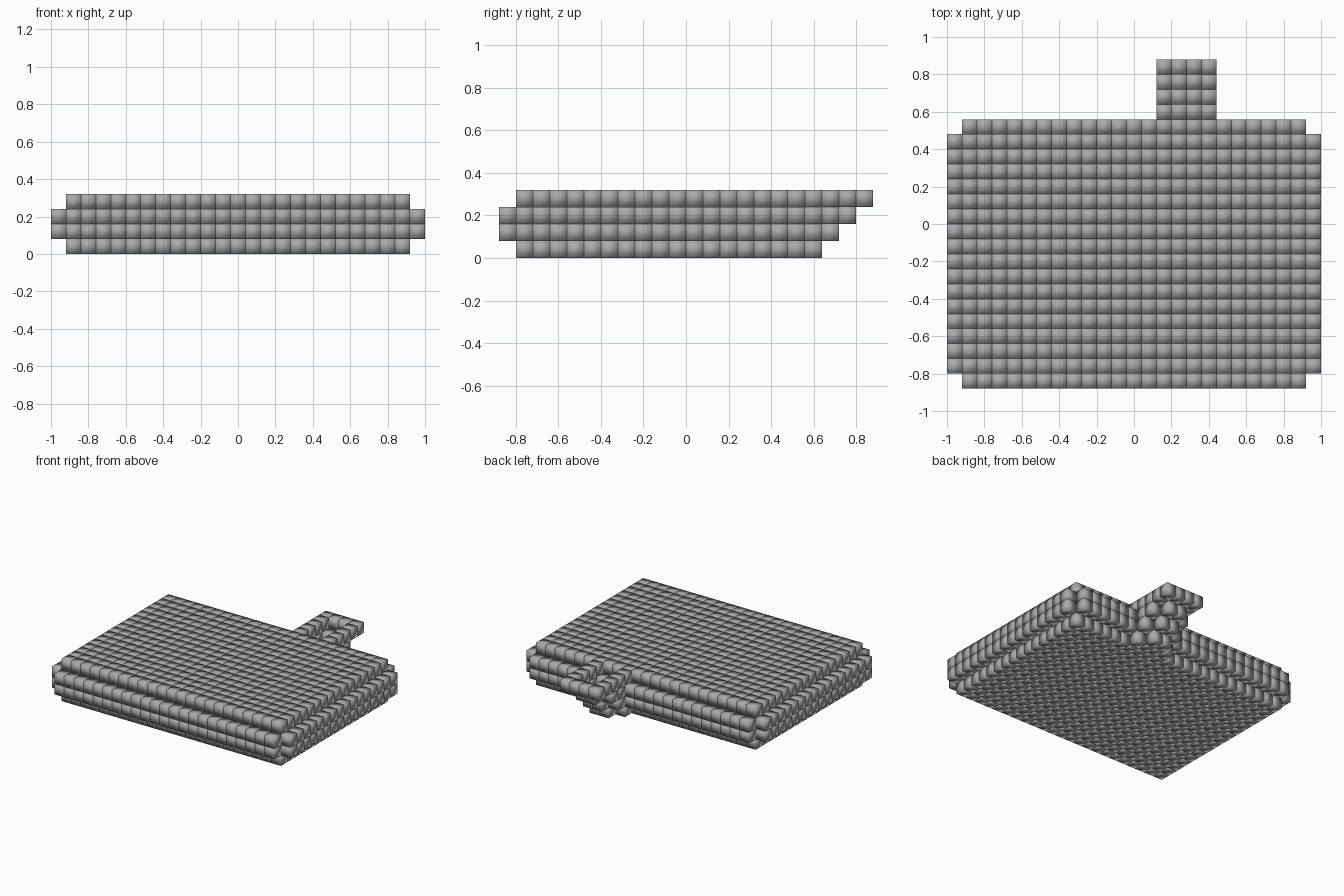
import bpy
import bmesh
from mathutils import Matrix

CELL = 0.08
COLUMNS, ROWS = 25, 22

cube = bpy.data.objects.get("Cube")
if cube:
    bpy.data.objects.remove(cube, do_unlink=True)

grey = bpy.data.materials.new("stone grey")
grey.use_nodes = True
colour = (0.4, 0.4, 0.4, 1)
grey.diffuse_color = colour
grey.node_tree.nodes["Principled BSDF"].inputs["Base Color"].default_value = colour


def block(x0, x1, y0, y1, z):
    """Grid cells of one layer, end values excluded."""
    return {(x, y, z) for x in range(x0, x1) for y in range(y0, y1)}


def build(name, cells):
    """One softly shaded cube for every cell."""
    bm = bmesh.new()
    for x, y, z in sorted(cells):
        place = Matrix.Translation(((x + 0.5 - COLUMNS / 2) * CELL,
                                    (y + 0.5 - ROWS / 2) * CELL,
                                    (z + 0.5) * CELL))
        bmesh.ops.create_cube(bm, size=CELL, matrix=place)
    for face in bm.faces:
        face.smooth = True
    mesh = bpy.data.meshes.new(name)
    bm.to_mesh(mesh)
    bm.free()
    mesh.materials.append(grey)
    obj = bpy.data.objects.new(name, mesh)
    bpy.context.collection.objects.link(obj)


# Slab: narrow bottom and top layers, wider middle with notched corners
body = set()
for name, z in (("bottom_layer", 0), ("lower_middle_layer", 1),
                ("upper_middle_layer", 2), ("top_layer", 3)):
    cells = block(1, 24, 1, 17, z)
    if z in (1, 2):
        cells |= block(0, 25, 1, 17, z) | block(1, 24, 0, 18, z)
    body |= cells
    build(name, cells)

# Spout: stepped trough with side walls and a tip further out on each layer
spout = block(15, 17, 17, 18, 0)
for z in range(4):
    for side in (14, 17):
        spout |= block(side, side + 1, 17, 18 + z, z)
    spout |= block(15, 17, 18 + z, 19 + z, z)
spout |= block(14, 18, 21, 22, 3)
build("spout", spout - body)
